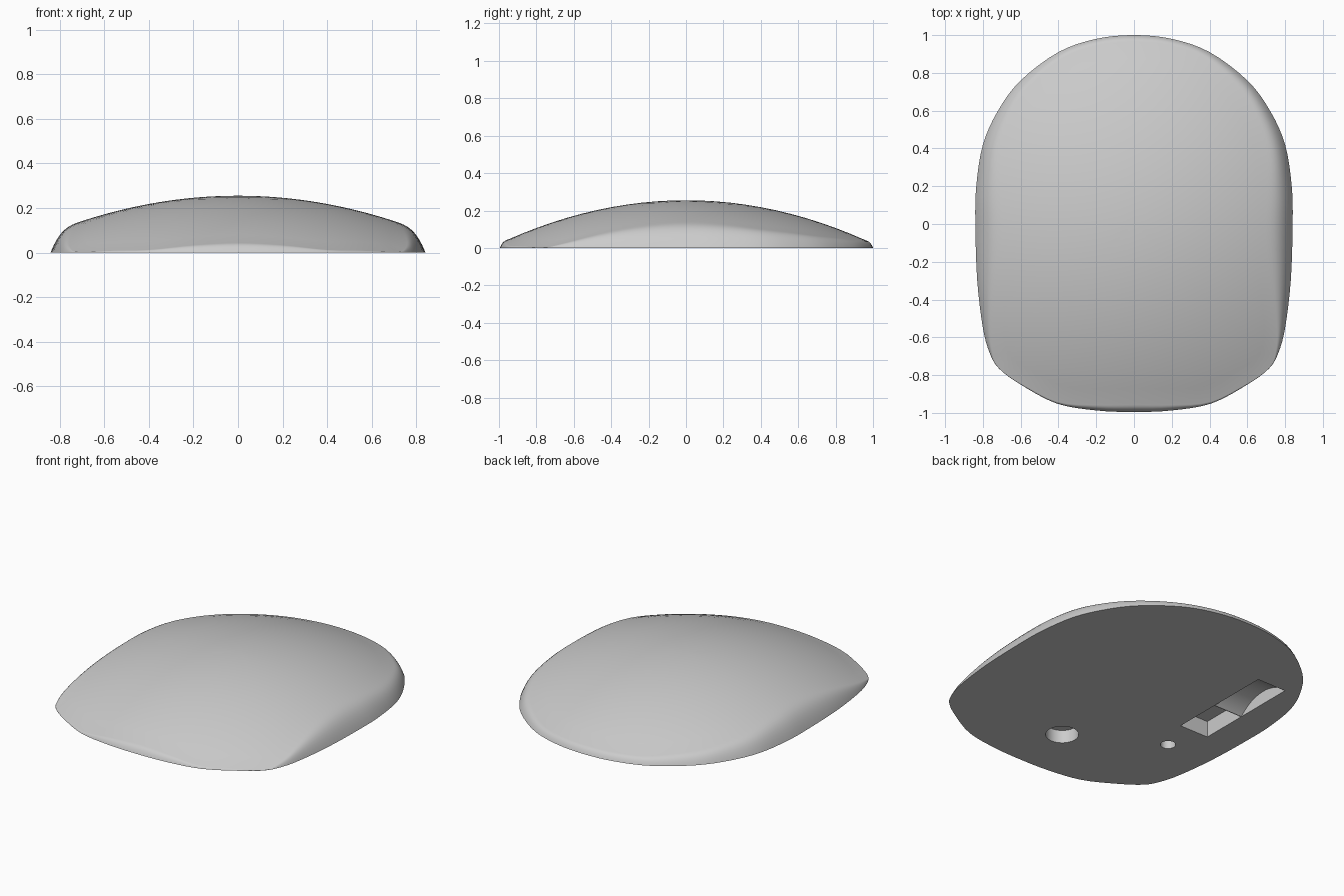
import bpy, bmesh, math
from mathutils import Vector

cube = bpy.data.objects.get("Cube")
if cube:
    bpy.data.objects.remove(cube, do_unlink=True)

grey = bpy.data.materials.new("shell grey")
grey.use_nodes = True
colour = (0.6, 0.6, 0.6, 1)
grey.diffuse_color = colour
grey.node_tree.nodes["Principled BSDF"].inputs["Base Color"].default_value = colour

# Half of the plan outline, back to front
HALF = [(0, 1), (0.2, 0.98), (0.4, 0.91), (0.6, 0.76), (0.72, 0.6), (0.8, 0.42),
        (0.835, 0.2), (0.84, 0), (0.83, -0.3), (0.8, -0.55), (0.765, -0.68),
        (0.715, -0.765), (0.6, -0.85), (0.41, -0.95), (0.2, -0.987), (0, -0.995)]


def smooth_loop(points, steps):
    """Closed Catmull-Rom curve through the points."""
    n, out = len(points), []
    for i in range(n):
        a, b, c, d = (Vector(points[(i + k) % n]) for k in (-1, 0, 1, 2))
        for s in range(steps):
            t = s / steps
            out.append(0.5 * (2 * b + (c - a) * t + (2 * a - 5 * b + 4 * c - d) * t ** 2
                              + (3 * b - a - 3 * c + d) * t ** 3))
    return out


def dome(r):
    return 0.255 - 0.232 * r * r


def edge_width(r):
    """Width of the rounded edge, equal to the dome height where it ends."""
    w = 0.05
    for _ in range(30):
        w = max(0.002, dome(r - w))
    return w


def make_object(name, bm):
    bmesh.ops.recalc_face_normals(bm, faces=bm.faces)
    mesh = bpy.data.meshes.new(name)
    bm.to_mesh(mesh)
    bm.free()
    mesh.materials.append(grey)
    obj = bpy.data.objects.new(name, mesh)
    bpy.context.collection.objects.link(obj)
    return obj


# Domed body: rounded edge rings, then dome rings, closed by a flat base
outline = smooth_loop(HALF + [(-x, y) for x, y in HALF[-2:0:-1]], 4)
EDGE, TOP = 9, 12
bm = bmesh.new()
rings = []
for k in range(EDGE + TOP):
    ring = []
    for p in outline:
        r = p.length
        w = edge_width(r)
        if k <= EDGE:
            t = (k / EDGE) ** 1.5
            radius = r - w * t
            z = w * (0.33 * t + 0.67 * (1 - (1 - t) ** 3.4))
        else:
            radius = (r - w) * (1 - (k - EDGE) / TOP)
            z = dome(radius)
        q = p * (radius / r)
        ring.append(bm.verts.new((q.x, q.y, z)))
    rings.append(ring)
n = len(outline)
for lower, upper in zip(rings, rings[1:]):
    for i in range(n):
        j = (i + 1) % n
        bm.faces.new((lower[i], lower[j], upper[j], upper[i]))
peak = bm.verts.new((0, 0, dome(0)))
for i in range(n):
    bm.faces.new((rings[-1][i], rings[-1][(i + 1) % n], peak))
bm.faces.new(rings[0])
body = make_object("domed_body", bm)


def prism(name, profile, axis, offset, depth):
    """Extrude a closed 3D profile along an axis."""
    bm = bmesh.new()
    face = bm.faces.new([bm.verts.new(Vector(p) + Vector(axis) * offset) for p in profile])
    new = bmesh.ops.extrude_face_region(bm, geom=[face])["geom"]
    bmesh.ops.translate(bm, vec=Vector(axis) * depth,
                        verts=[v for v in new if isinstance(v, bmesh.types.BMVert)])
    return make_object(name, bm)


def circle(radius, count=48):
    return [(radius * math.cos(math.tau * i / count), radius * math.sin(math.tau * i / count))
            for i in range(count)]


def round_cutter(name, x, y, radius, depth):
    return prism(name, [(x + a, y + b, 0) for a, b in circle(radius)], (0, 0, 1), -0.1, depth + 0.1)


# Recesses in the base: two round holes, a square pocket and a curved scoop
X0, X1, MID = -0.643, -0.447, 0.17
pocket = [(X0, -0.125, 0), (X1, -0.125, 0), (X1, MID, 0), (X0, MID, 0)]
scoop = [(0, 0.364 + a, b - 0.186) for a, b in circle(0.266, 96)]
cutters = [
    round_cutter("large_hole_cutter", 0, -0.629, 0.093, 0.08),
    round_cutter("small_hole_cutter", -0.53, -0.334, 0.043, 0.06),
    prism("pocket_cutter", pocket, (0, 0, 1), -0.1, 0.2),
    prism("scoop_cutter", scoop, (1, 0, 0), X0, X1 - X0),
]
bpy.context.view_layer.objects.active = body
for cutter in cutters:
    cutter.hide_render = True
    mod = body.modifiers.new("recess", "BOOLEAN")
    mod.operation = "DIFFERENCE"
    mod.solver = "EXACT"
    mod.object = cutter
    bpy.ops.object.modifier_apply(modifier=mod.name)
    bpy.data.objects.remove(cutter, do_unlink=True)

bpy.ops.object.select_all(action="DESELECT")
body.select_set(True)
bpy.ops.object.shade_smooth_by_angle(angle=math.radians(35))
